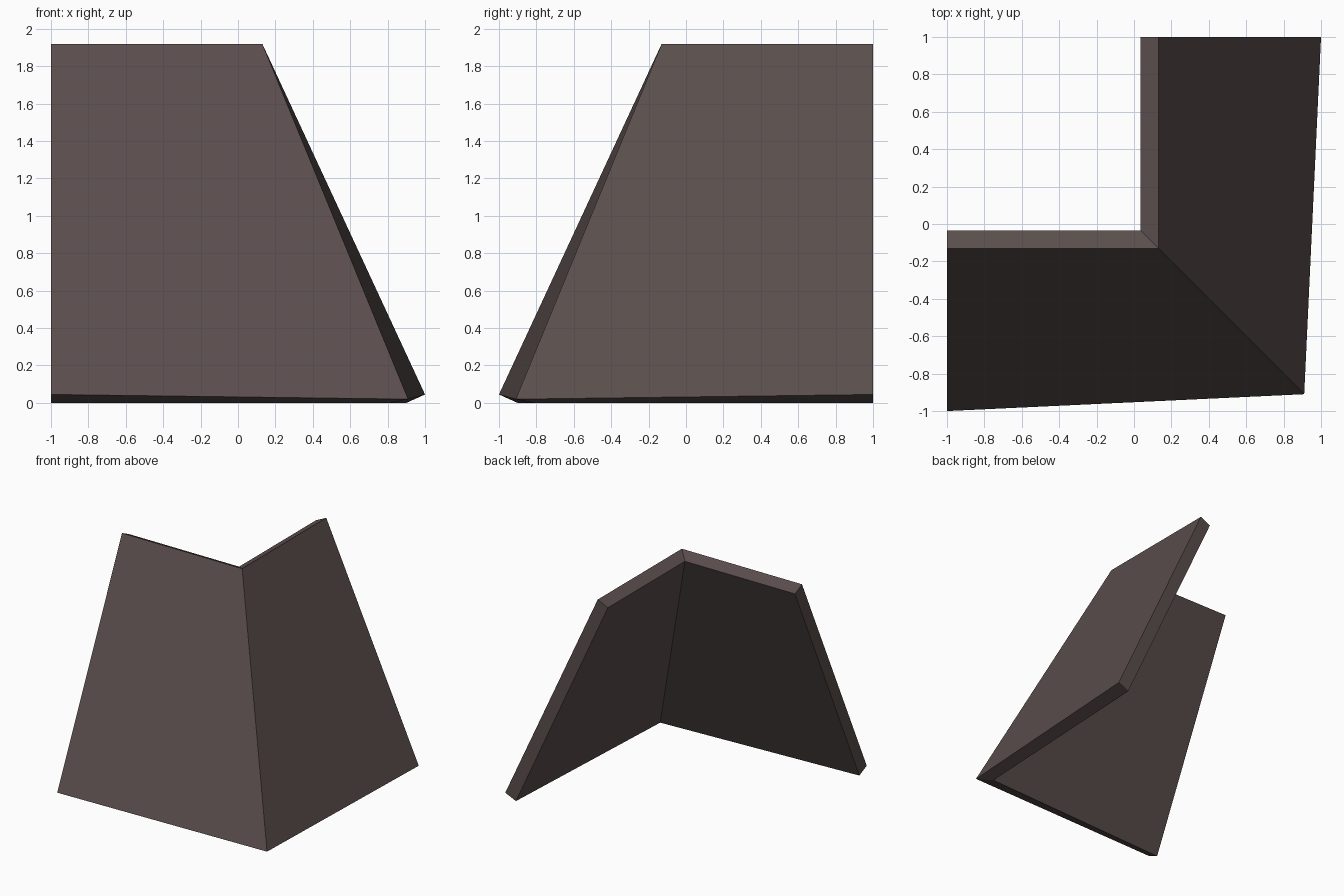
import bpy
import bmesh

cube = bpy.data.objects.get("Cube")
if cube:
    bpy.data.objects.remove(cube, do_unlink=True)

# Dark brown slate
slate = bpy.data.materials.new("dark brown slate")
slate.use_nodes = True
colour = (0.102, 0.076, 0.073, 1)
slate.diffuse_color = colour
slate.node_tree.nodes["Principled BSDF"].inputs["Base Color"].default_value = colour

# Slab sections as (distance out, height): outer top, outer foot, inner foot, inner top
end_section = [(0.13, 1.92), (1.0, 0.045), (0.9, 0.0), (0.035, 1.875)]
hip_section = [(0.13, 1.92), (0.91, 0.02), (0.81, 0.0), (0.035, 1.875)]

# Front end, mitred hip corner and side end of the slanted corner
stations = [
    [(-1, -d, z) for d, z in end_section],
    [(d, -d, z) for d, z in hip_section],
    [(d, 1, z) for d, z in end_section],
]

bm = bmesh.new()
rings = [[bm.verts.new(p) for p in station] for station in stations]

# Skin the two slabs between neighbouring sections
for a, b in zip(rings, rings[1:]):
    for i in range(len(a)):
        j = (i + 1) % len(a)
        bm.faces.new((a[i], a[j], b[j], b[i]))

# Cap the two open ends
bm.faces.new(rings[0])
bm.faces.new(rings[-1])
bmesh.ops.recalc_face_normals(bm, faces=bm.faces)

mesh = bpy.data.meshes.new("roof_corner")
bm.to_mesh(mesh)
bm.free()
mesh.materials.append(slate)
roof = bpy.data.objects.new("roof_corner", mesh)
bpy.context.collection.objects.link(roof)
